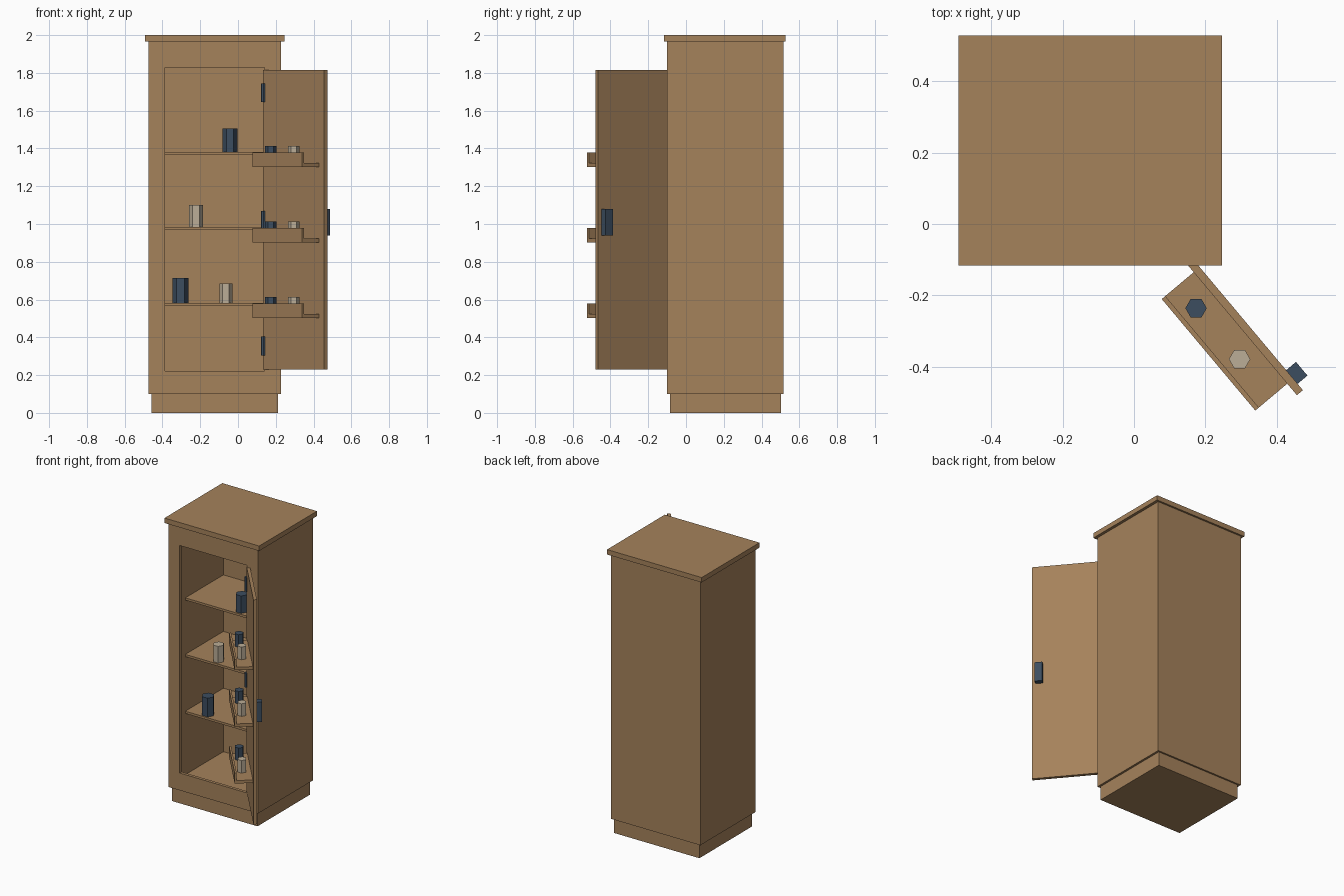
import bpy, bmesh, math
from mathutils import Matrix, Vector

if "Cube" in bpy.data.objects:
    bpy.data.objects.remove(bpy.data.objects["Cube"])


def material(name, rgb):
    m = bpy.data.materials.new(name)
    m.diffuse_color = (*rgb, 1)
    m.use_nodes = True
    m.node_tree.nodes["Principled BSDF"].inputs["Base Color"].default_value = m.diffuse_color
    return m


WOOD = material("warm_wood", (0.376, 0.223, 0.105))
DARK = material("dark_slate", (0.046, 0.075, 0.115))
PALE = material("pale_cream", (0.50, 0.42, 0.31))

# Door frame of reference: x along the door, y out of its outside face
ANGLE = math.radians(-50)
DOOR = Matrix.Translation((0.132, -0.093, 0)) @ Matrix.Rotation(ANGLE, 4, 'Z')


def finish(name, bm, mat, matrix=None):
    bmesh.ops.recalc_face_normals(bm, faces=bm.faces)
    me = bpy.data.meshes.new(name)
    bm.to_mesh(me)
    bm.free()
    me.materials.append(mat)
    ob = bpy.data.objects.new(name, me)
    if matrix is not None:
        ob.matrix_world = matrix
    bpy.context.collection.objects.link(ob)
    return ob


def box(name, x, y, z, mat=WOOD, matrix=None):
    bm = bmesh.new()
    bmesh.ops.create_cube(bm, size=1)
    for v in bm.verts:
        v.co = Vector([(a + b) / 2 + c * (b - a) for (a, b), c in zip((x, y, z), v.co)])
    return finish(name, bm, mat, matrix)


def prism(name, x, y, r, z0, z1, mat, sides=6):
    bm = bmesh.new()
    ring = [bm.verts.new((x + r * math.cos(math.tau * i / sides),
                          y + r * math.sin(math.tau * i / sides), z0)) for i in range(sides)]
    face = bm.faces.new(ring)
    out = bmesh.ops.extrude_face_region(bm, geom=[face])["geom"]
    for v in out:
        if isinstance(v, bmesh.types.BMVert):
            v.co.z = z1
    if not any(abs(f.normal.z) > 0.9 and f.calc_center_median().z < z0 + 1e-5 for f in bm.faces):
        bm.faces.new([v for v in ring if v.is_valid])
    return finish(name, bm, mat)


def cut(ob, cutter):
    cutter.hide_render = True
    mod = ob.modifiers.new("cut", 'BOOLEAN')
    mod.object = cutter
    mod.operation = 'DIFFERENCE'
    mod.solver = 'EXACT'
    bpy.context.view_layer.objects.active = ob
    bpy.ops.object.modifier_apply(modifier=mod.name)
    bpy.data.objects.remove(cutter)


# Hollow carcass with a framed front opening
carcass = box("carcass", (-0.473, 0.227), (-0.10, 0.515), (0.10, 1.965))
cut(carcass, box("interior_cutter", (-0.45, 0.204), (-0.078, 0.48), (0.134, 1.935)))
cut(carcass, box("opening_cutter", (-0.386, 0.14), (-0.2, -0.02), (0.222, 1.828)))

# Plinth and top board
box("plinth", (-0.457, 0.212), (-0.085, 0.503), (0, 0.10))
box("top_board", (-0.492, 0.247), (-0.117, 0.528), (1.965, 2.0))

# Inner shelves
for i, z in enumerate((0.582, 0.983, 1.382)):
    box(f"shelf_{i + 1}", (-0.45, 0.204), (0.055, 0.48), (z - 0.016, z))

# Open door with handle
box("door", (0, 0.505), (0, 0.022), (0.23, 1.815), WOOD, DOOR)
box("door_handle", (0.432, 0.482), (0.022, 0.058), (0.94, 1.08), DARK, DOOR)

# Door trays, each with a lip and two jars
for i, z in enumerate((0.503, 0.903, 1.303)):
    box(f"door_tray_{i + 1}", (0.055, 0.463), (-0.117, 0), (z, z + 0.021), WOOD, DOOR)
    box(f"tray_lip_{i + 1}", (0.055, 0.463), (-0.117, -0.104), (z, z + 0.075), WOOD, DOOR)
    prism(f"tray_dark_jar_{i + 1}", 0.174, -0.236, 0.03, z + 0.021, z + 0.11, DARK)
    prism(f"tray_pale_jar_{i + 1}", 0.296, -0.379, 0.03, z + 0.021, z + 0.11, PALE)

# Hinges
for i, z in enumerate((0.355, 1.02, 1.695)):
    prism(f"hinge_{i + 1}", 0.134, -0.098, 0.013, z - 0.05, z + 0.05, DARK, 8)

# Jars on the inner shelves
for i, (x, r, z0, z1, mat) in enumerate((
        (-0.042, 0.039, 1.382, 1.505, DARK),
        (-0.222, 0.037, 0.983, 1.10, PALE),
        (-0.304, 0.042, 0.582, 0.715, DARK),
        (-0.064, 0.034, 0.582, 0.684, PALE))):
    prism(f"shelf_jar_{i + 1}", x, 0.10, r, z0, z1, mat)
